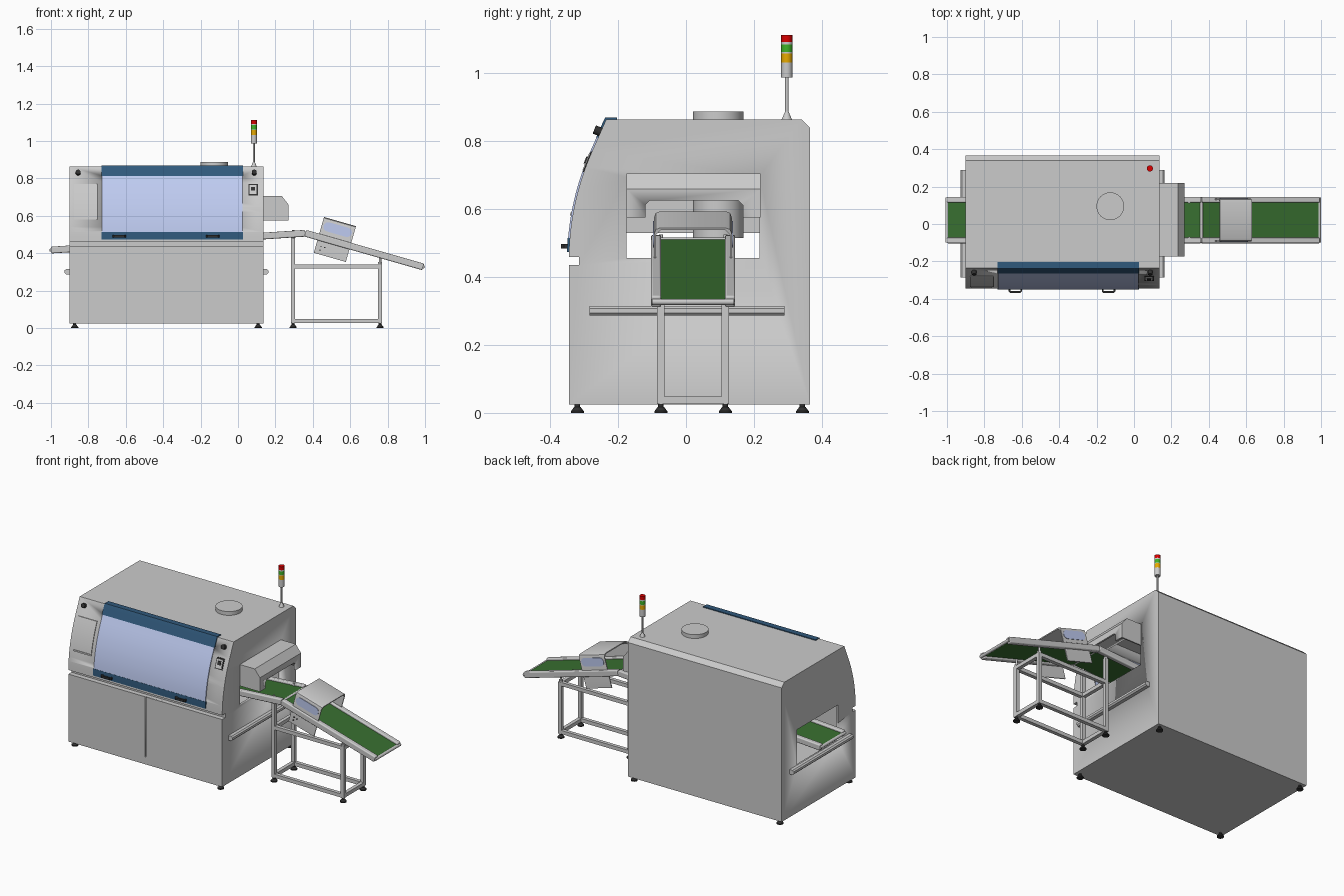
import bpy, bmesh, math
from mathutils import Vector

if "Cube" in bpy.data.objects:
    bpy.data.objects.remove(bpy.data.objects["Cube"])

def material(name, rgb):
    m = bpy.data.materials.new(name)
    m.diffuse_color = (*rgb, 1)
    m.use_nodes = True
    m.node_tree.nodes["Principled BSDF"].inputs["Base Color"].default_value = m.diffuse_color
    return m

BLUE = material("blue", (0.03, 0.10, 0.20))
GLASS = material("glass", (0.52, 0.60, 0.88))
GREEN = material("belt_green", (0.04, 0.16, 0.03))
DARK = material("dark", (0.03, 0.03, 0.03))
RED = material("red", (0.7, 0.0, 0.0))
LAMP = material("lamp_green", (0.05, 0.45, 0.02))
AMBER = material("amber", (0.8, 0.4, 0.0))

def finish(name, bm, mat=None, smooth=True):
    bmesh.ops.recalc_face_normals(bm, faces=bm.faces)
    me = bpy.data.meshes.new(name)
    bm.to_mesh(me)
    bm.free()
    ob = bpy.data.objects.new(name, me)
    bpy.context.collection.objects.link(ob)
    if mat:
        me.materials.append(mat)
    bpy.ops.object.select_all(action='DESELECT')
    ob.select_set(True)
    bpy.context.view_layer.objects.active = ob
    if smooth:
        bpy.ops.object.shade_smooth_by_angle(angle=math.radians(25))
    return ob

def prism(name, pts, axis, a, b, mat=None):
    """Extrude a 2D outline along x (y,z), y (x,z) or z (x,y)."""
    place = {'x': lambda p, t: (t, p[0], p[1]),
             'y': lambda p, t: (p[0], t, p[1]),
             'z': lambda p, t: (p[0], p[1], t)}[axis]
    bm = bmesh.new()
    face = bm.faces.new([bm.verts.new(place(p, a)) for p in pts])
    ext = bmesh.ops.extrude_face_region(bm, geom=[face])
    shift = Vector(place((0, 0), b - a))
    bmesh.ops.translate(bm, vec=shift, verts=[v for v in ext['geom'] if isinstance(v, bmesh.types.BMVert)])
    return finish(name, bm, mat)

def box(name, x0, x1, y0, y1, z0, z1, mat=None):
    return prism(name, [(x0, y0), (x1, y0), (x1, y1), (x0, y1)], 'z', z0, z1, mat)

def rod(name, p, q, r0, r1=None, mat=None, n=24):
    p, q = Vector(p), Vector(q)
    bm = bmesh.new()
    bmesh.ops.create_cone(bm, cap_ends=True, segments=n, radius1=r0,
                          radius2=r0 if r1 is None else r1, depth=(q - p).length)
    rot = (q - p).to_track_quat('Z', 'Y').to_matrix()
    bmesh.ops.rotate(bm, matrix=rot, verts=bm.verts)
    bmesh.ops.translate(bm, vec=(p + q) / 2, verts=bm.verts)
    return finish(name, bm, mat)

def modify(ob, kind, **settings):
    bpy.context.view_layer.objects.active = ob
    m = ob.modifiers.new(kind, kind)
    for k, v in settings.items():
        setattr(m, k, v)
    bpy.ops.object.modifier_apply(modifier=m.name)

def cut(ob, cutter):
    modify(ob, 'BOOLEAN', operation='DIFFERENCE', object=cutter, solver='EXACT')
    bpy.data.objects.remove(cutter)

# Cabinet: curved front profile, hollow upper part, end openings
def bez(t):
    a, b, c = (-.275, .775), (-.343, .622), (-.345, .46)
    return tuple((1-t)**2*a[i] + 2*t*(1-t)*b[i] + t*t*c[i] for i in (0, 1))
front = [(-.235, .865)] + [bez(i / 12) for i in range(13)]

def front_y(z):
    for (y1, z1), (y0, z0) in zip(front, front[1:]):
        if z0 <= z <= z1:
            return y0 + (y1 - y0) * (z - z0) / (z1 - z0)
    return -.345

X0, X1 = -.90, .135
outline = front + [(-.315, .46), (-.315, .435), (-.345, .435), (-.345, .025),
                   (.366, .025), (.366, .84), (.34, .865)]
body = prism("cabinet", outline, 'x', X0, X1)
cut(body, prism("cavity", [(-.30, .27), (.352, .27), (.352, .85), (-.222, .85), (-.285, .715),
                           (-.312, .6), (-.325, .48), (-.30, .475)], 'x', X0 + .014, X1 - .014))
cut(body, box("inlet_cut", -1, -.8, -.175, .217, .31, .53))
cut(body, box("outlet_cut", .05, .2, -.175, .217, .457, .695))
cut(body, box("window_cut", -.715, .012, -.45, -.24, .52, .81))
cut(body, box("door_seam_cut", -.3835, -.3775, -.36, -.338, .07, .45))

# Curved front door: blue rails with glass between
def strip(name, zs, x0, x1, out, mat, extra=()):
    outer = [(front_y(z) - out, z) for z in zs]
    inner = [(front_y(z) + .006, z) for z in reversed(zs)]
    return prism(name, list(extra) + outer + inner, 'x', x0, x1, mat)

span = lambda a, b, n: [a + (b - a) * i / n for i in range(n + 1)]
strip("door_top_rail", span(.864, .812, 4), -.73, .027, .006, BLUE,
      [(-.203, .862), (-.203, .87), (-.238, .87)])
strip("door_glass", span(.812, .515, 16), -.727, .024, .005, GLASS)
strip("door_bottom_rail", span(.515, .474, 3), -.73, .027, .006, BLUE)
for i, x in enumerate((-.634, -.136)):
    prism(f"door_handle_{i}", [(x-.036, -.345), (x-.036, -.360), (x-.028, -.368), (x+.028, -.368),
                               (x+.036, -.360), (x+.036, -.345), (x+.026, -.345), (x+.026, -.357),
                               (x-.026, -.357), (x-.026, -.345)], 'z', .485, .497, DARK)

# Control panel, buttons and switch on the front columns
strip("control_panel", span(.77, .58, 10), -.878, -.752, .004, None)
strip("panel_ledge", [.59, .582], -.872, -.758, .008, None)
strip("switch_frame", span(.77, .71, 4), .055, .106, .003, DARK)
strip("switch_plate", span(.764, .716, 4), .061, .100, .006, None)
strip("switch_key", span(.755, .735, 2), .070, .091, .010, DARK)
for i, x in enumerate((-.855, .087)):
    rod(f"stop_button_{i}", (x, -.245, .825), (x, -.270, .835), .013, .013, DARK)

# Outlet hood with cutout
hood = prism("outlet_hood", [(X1, .575), (.27, .575), (.27, .66), (.235, .705), (X1, .705)],
             'y', -.175, .22)
cut(hood, box("hood_inner", .10, .26, -.167, .212, .5, .67))
cut(hood, prism("hood_slot", [(-.12, .5), (.168, .5), (.168, .612), (.155, .625),
                              (-.107, .625), (-.12, .612)], 'x', .2, .3))

# Exhaust duct
rod("exhaust_duct", (-.127, .095, .515), (-.127, .095, .888), .074, n=48)

# Signal tower
tx, ty = .085, .297
rod("tower_base", (tx, ty, .865), (tx, ty, .888), .015, .005)
rod("tower_pole", (tx, ty, .88), (tx, ty, .99), .005)
for name, a, b, mat in (("tower_body", .988, 1.033, None), ("amber_lamp", 1.033, 1.059, AMBER),
                        ("tower_ring_low", 1.059, 1.063, None), ("green_lamp", 1.063, 1.085, LAMP),
                        ("tower_ring_high", 1.085, 1.092, None), ("red_lamp", 1.092, 1.113, RED)):
    rod(name, (tx, ty, a), (tx, ty, b), .0165, mat=mat)

# Side bumper bars
for side, x, s in (("left", X0, -1), ("right", X1, 1)):
    prism(f"bumper_bar_{side}", [(x, .287), (x+s*.02, .287), (x+s*.028, .295), (x+s*.028, .308),
                                 (x+s*.02, .315), (x, .315)], 'y', -.285, .29)

# Adjustable feet
def foot(name, x, y):
    rod(name + "_pad", (x, y, 0), (x, y, .006), .019, mat=DARK)
    rod(name + "_cone", (x, y, .006), (x, y, .018), .018, .009, DARK)
    rod(name + "_stem", (x, y, .016), (x, y, .032), .008, mat=DARK)

for i, x in enumerate((-.873, .108)):
    for j, y in enumerate((-.32, .343)):
        foot(f"cabinet_foot_{i}{j}", x, y)

# Conveyor: gentle climb through the cabinet, then the descending exit
START, KNEE, END = (-1, .417), (.36, .507), (.99, .327)
def slab(name, p, q, h, y0, y1, mat=None):
    d = Vector((q[0] - p[0], q[1] - p[1])).normalized()
    n = Vector((-d.y, d.x)) * h
    p, q = Vector(p), Vector(q)
    return prism(name, [p - n, q - n, q + n, p + n], 'y', y0, y1, mat)

for part, p, q in (("feed", START, KNEE), ("exit", KNEE, END)):
    for side, y in (("front", -.103), ("back", .115)):
        rail = slab(f"{part}_rail_{side}", p, q, .018, y, y + .03)
        modify(rail, 'BEVEL', width=.006, segments=3)
    slab(f"{part}_belt", p, q, .006, -.075, .117, GREEN)
for i, (x, z) in enumerate((START, KNEE, END)):
    rod(f"conveyor_roller_{i}", (x, -.10, z), (x, .142, z), .009)

# Inspection tunnel on the exit conveyor, built flat then tilted
def tilt(ob):
    ob.rotation_euler = (0, math.atan2(.18, .63), 0)
    ob.location = (KNEE[0], 0, KNEE[1])

a, b, t = -.094, .135, .006
tilt(prism("tunnel", [(a, -.088), (a, .092), (a+.005, .106), (a+.018, .111), (b-.018, .111),
                      (b-.005, .106), (b, .092), (b, -.088), (b-t, -.088), (b-t, .09),
                      (b-.02, .105), (a+.02, .105), (a+t, .09), (a+t, -.088)], 'x', .072, .25))
def stadium(r, half):
    return [(.161 + (half if i < 10 else -half) + r * math.sin(w), .066 + r * math.cos(w))
            for i in range(20) for w in [math.pi * (i if i < 10 else i - 1) / 9]
            if i != 19] + [(.161 - half, .066 + r)]
for side, y, s in (("front", a, -1), ("back", b, 1)):
    tilt(prism(f"tunnel_window_{side}", stadium(.025, .053), 'y', y, y + s * .003, GLASS))
for i, (u, n) in enumerate(((.10, -.045), (.10, -.065), (.12, -.045))):
    tilt(rod(f"tunnel_button_{i}", (u, a, n), (u, a - .004, n), .004, mat=DARK, n=12))

# Exit stand: posts, rails and feet
h = .011
XS, YS = (.295, .76), (-.074, .116)
for i, x in enumerate(XS):
    for j, y in enumerate(YS):
        top = .475 if i == 0 else .34
        box(f"stand_post_{i}{j}", x-h, x+h, y-h, y+h, .026, top)
        rod(f"stand_pin_{i}{j}", (x, y, top), (x, y, top + .05), .006)
        rod(f"stand_nut_{i}{j}", (x, y, top), (x, y, top + .012), .012, n=6)
        foot(f"stand_foot_{i}{j}", x, y)
for k, z in enumerate((.038, .33)):
    for j, y in enumerate(YS):
        box(f"stand_long_rail_{k}{j}", XS[0]+h, XS[1]-h, y-h, y+h, z-h, z+h)
    for i, x in enumerate(XS):
        box(f"stand_cross_rail_{k}{i}", x-h, x+h, YS[0]+h, YS[1]-h, z-h, z+h)
